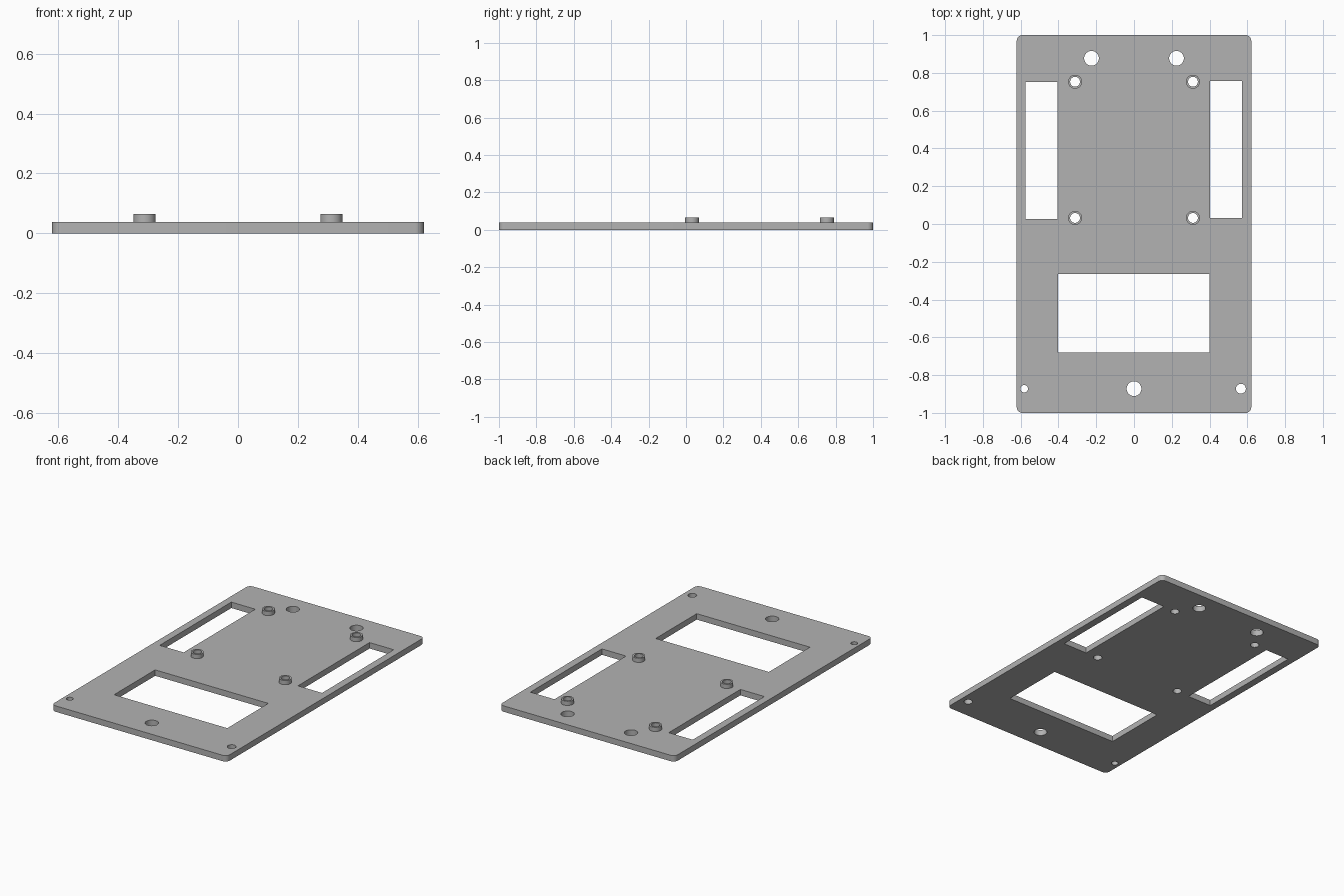
import bpy, bmesh
from math import cos, sin, pi

cube = bpy.data.objects.get("Cube")
if cube:
    bpy.data.objects.remove(cube, do_unlink=True)

grey = bpy.data.materials.new("plain grey")
grey.use_nodes = True
grey.diffuse_color = (0.45, 0.45, 0.45, 1)
grey.node_tree.nodes["Principled BSDF"].inputs["Base Color"].default_value = grey.diffuse_color

PLATE_TOP = 0.038
BOSS_TOP = 0.065


def circle(x, y, r, n=40):
    return [(x + r * cos(2 * pi * i / n), y + r * sin(2 * pi * i / n)) for i in range(n)]


def rect(x0, x1, y0, y1):
    return [(x0, y0), (x1, y0), (x1, y1), (x0, y1)]


def rounded_rect(hx, hy, r, steps=8):
    pts = []
    for q, (sx, sy) in enumerate([(1, 1), (-1, 1), (-1, -1), (1, -1)]):
        for i in range(steps + 1):
            a = (q + i / steps) * pi / 2
            pts.append((sx * (hx - r) + r * cos(a), sy * (hy - r) + r * sin(a)))
    return pts


def extrude_outline(name, loops, z0, z1):
    """Solid from an outer loop and its hole loops, between two heights."""
    curve = bpy.data.curves.new(name + "_profile", 'CURVE')
    curve.dimensions = '2D'
    curve.fill_mode = 'BOTH'
    curve.extrude = (z1 - z0) / 2
    for loop in loops:
        spline = curve.splines.new('POLY')
        spline.points.add(len(loop) - 1)
        for p, (x, y) in zip(spline.points, loop):
            p.co = (x, y, 0, 1)
        spline.use_cyclic_u = True
    helper = bpy.data.objects.new(name + "_helper", curve)
    bpy.context.collection.objects.link(helper)
    bpy.context.view_layer.update()
    mesh = bpy.data.meshes.new_from_object(helper.evaluated_get(bpy.context.evaluated_depsgraph_get()))
    bpy.data.objects.remove(helper, do_unlink=True)
    bpy.data.curves.remove(curve)

    # weld the caps to the walls and face everything outward
    bm = bmesh.new()
    bm.from_mesh(mesh)
    bmesh.ops.remove_doubles(bm, verts=bm.verts, dist=1e-5)
    bmesh.ops.translate(bm, verts=bm.verts, vec=(0, 0, (z0 + z1) / 2))
    bmesh.ops.recalc_face_normals(bm, faces=bm.faces)
    bm.to_mesh(mesh)
    bm.free()
    mesh.name = name
    mesh.materials.clear()
    mesh.materials.append(grey)
    obj = bpy.data.objects.new(name, mesh)
    bpy.context.collection.objects.link(obj)
    bpy.ops.object.select_all(action='DESELECT')
    obj.select_set(True)
    bpy.context.view_layer.objects.active = obj
    bpy.ops.object.shade_smooth_by_angle()
    return obj


bosses = {"back_right": (-0.312, 0.753), "back_left": (0.312, 0.753),
          "front_right": (-0.312, 0.032), "front_left": (0.312, 0.032)}
BORE = 0.026

# Mounting plate: rounded outline, three windows, screw holes
loops = [rounded_rect(0.621, 1.0, 0.03),
         rect(-0.574, -0.404, 0.027, 0.752),
         rect(0.402, 0.573, 0.032, 0.757),
         rect(-0.402, 0.4, -0.68, -0.264),
         circle(-0.225, 0.877, 0.039),
         circle(0.225, 0.877, 0.039),
         circle(0, -0.872, 0.039),
         circle(-0.581, -0.872, 0.02),
         circle(0.566, -0.872, 0.026)]
loops += [circle(x, y, BORE) for x, y in bosses.values()]
extrude_outline("mounting_plate", loops, 0, PLATE_TOP)

# Hollow standoffs continuing the plate's bores
for side, (x, y) in bosses.items():
    extrude_outline(side + "_standoff", [circle(x, y, 0.037), circle(x, y, BORE)],
                    PLATE_TOP, BOSS_TOP)
